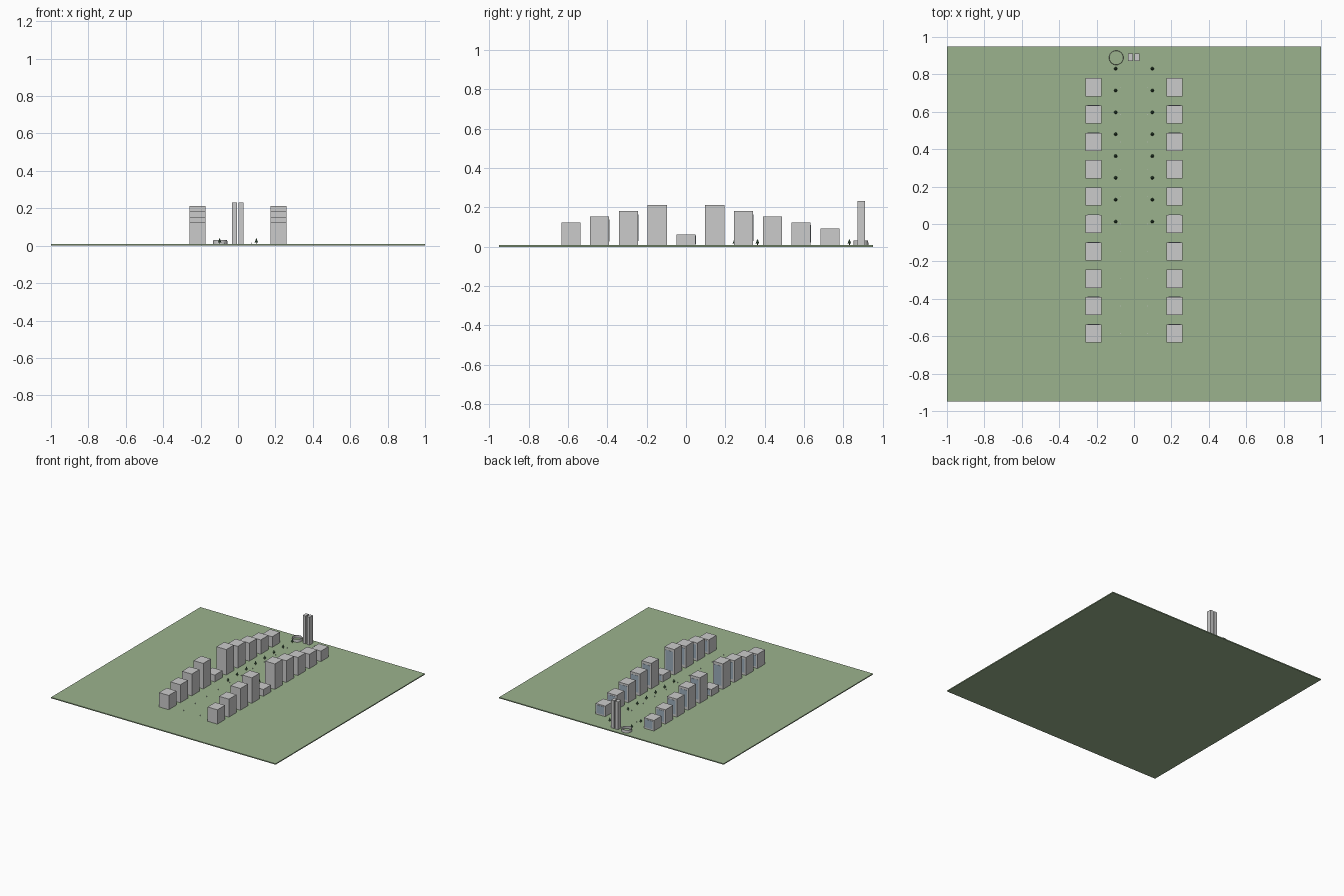
import bpy
from mathutils import Matrix

if "Cube" in bpy.data.objects:
    bpy.data.objects.remove(bpy.data.objects["Cube"])


def material(name, color):
    m = bpy.data.materials.new(name)
    m.diffuse_color = (*color, 1)
    m.use_nodes = True
    m.node_tree.nodes["Principled BSDF"].inputs["Base Color"].default_value = m.diffuse_color
    return m


GRASS = material("grass", (0.33, 0.45, 0.27))
LEAF = material("leaf", (0.06, 0.14, 0.07))
BARK = material("bark", (0.2, 0.13, 0.08))
GLASS = material("glass", (0.33, 0.42, 0.5))
G = 0.008  # lawn surface height


def box(name, x, y, z0, z1, w, d, mat=None):
    bpy.ops.mesh.primitive_cube_add(size=1, location=(x, y, (z0 + z1) / 2))
    o = bpy.context.object
    o.name = name
    o.data.transform(Matrix.Diagonal((w, d, z1 - z0, 1)))
    if mat:
        o.data.materials.append(mat)
    return o


def cone(name, x, y, z0, z1, r1, r2, sides, mat=None, fill='NGON'):
    bpy.ops.mesh.primitive_cone_add(vertices=sides, radius1=r1, radius2=r2, depth=z1 - z0,
                                    end_fill_type=fill, location=(x, y, (z0 + z1) / 2))
    o = bpy.context.object
    o.name = name
    if mat:
        o.data.materials.append(mat)
    return o


# Lawn slab
box("lawn", 0, 0, 0, G, 2, 1.9, GRASS)

# Two mirrored rows of blocks, each with a glazed panel on the back face
heights = [0.123, 0.153, 0.183, 0.213, 0.063, 0.213, 0.183, 0.153, 0.123, 0.093]
for side in (-1, 1):
    for i, h in enumerate(heights):
        x, y = side * 0.2165, (i - 4) * 0.1463
        box("office_block", x, y, G / 2, h, 0.087, 0.097)
        box("glass_panel", x, y + 0.0485, G + 0.12 * h, h * 0.9, 0.066, 0.003, GLASS)

    # Twin tower
    box("twin_tower", side * 0.0175 - 0.002, 0.891, G / 2, 0.232, 0.026, 0.04)

    # Avenue trees
    for i in range(8):
        x, y = side * 0.098, 0.013 + i * 0.1168
        cone("tree_trunk", x, y, G / 2, 0.02, 0.002, 0.002, 6, BARK)
        cone("tree_crown", x, y, 0.018, 0.041, 0.009, 0, 8, LEAF)

    # Small posts along the avenue
    for i in range(10):
        box("avenue_post", side * 0.073, (i - 4) * 0.1463, G / 2, 0.016, 0.004, 0.004)

# Open ring wall beside the towers
ring = cone("assembly_ring", -0.095, 0.889, G / 2, 0.031, 0.039, 0.037, 24, fill='NOTHING')
bpy.ops.object.shade_smooth_by_angle()
